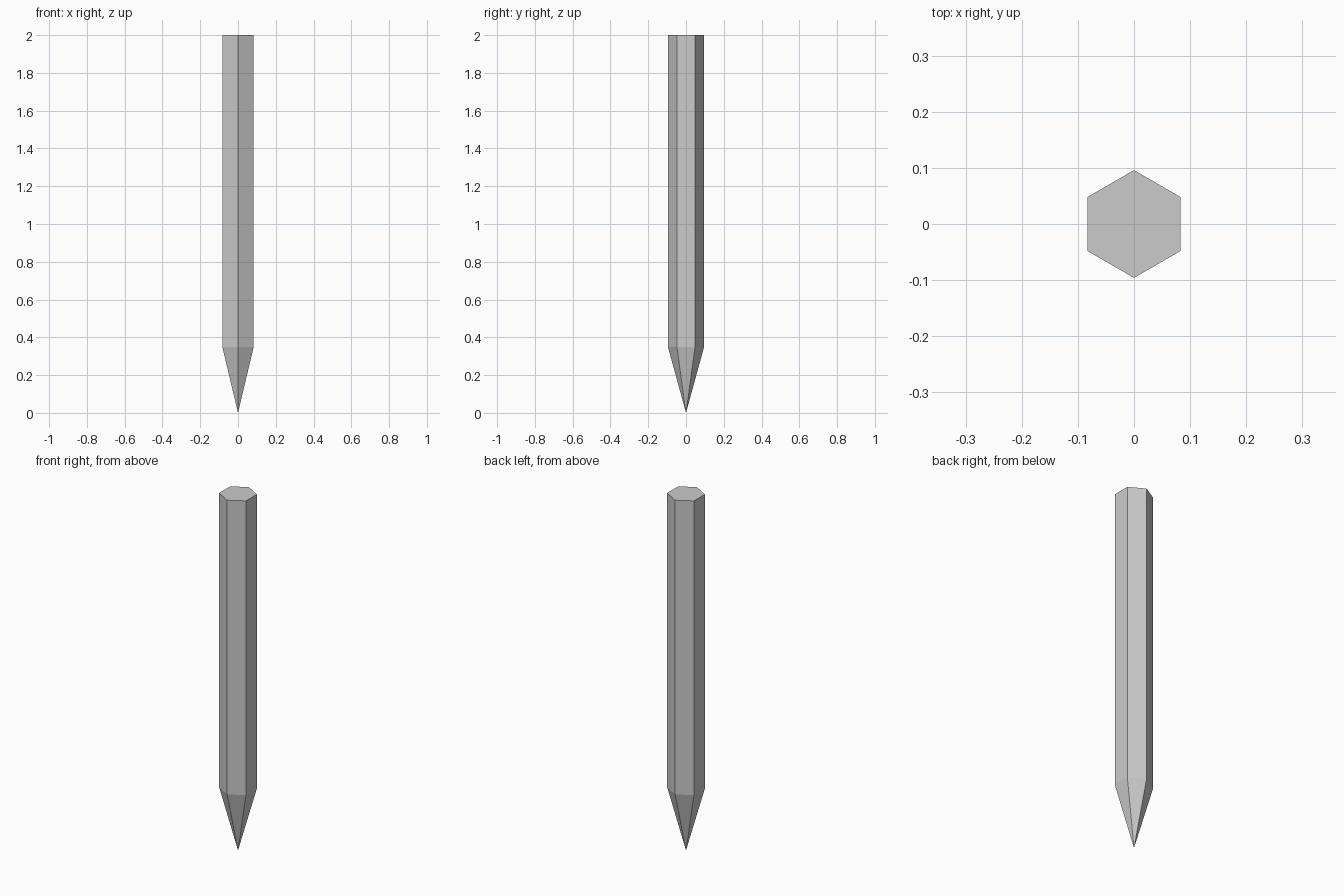
import bpy, bmesh
from math import sin, cos, pi

if "Cube" in bpy.data.objects:
    bpy.data.objects.remove(bpy.data.objects["Cube"])

RADIUS, SHOULDER, TOP, SIDES = 0.096, 0.35, 2.0, 6

bm = bmesh.new()


def ring(z):
    # hexagon with corners on the y axis
    return [bm.verts.new((RADIUS * cos(pi / 2 + 2 * pi * i / SIDES),
                          RADIUS * sin(pi / 2 + 2 * pi * i / SIDES), z))
            for i in range(SIDES)]


tip = bm.verts.new((0, 0, 0))
lower, upper = ring(SHOULDER), ring(TOP)

# sharpened point and straight shaft
for i in range(SIDES):
    j = (i + 1) % SIDES
    bm.faces.new((tip, lower[j], lower[i]))
    bm.faces.new((lower[i], lower[j], upper[j], upper[i]))

# flat top
bm.faces.new(upper)
bmesh.ops.recalc_face_normals(bm, faces=bm.faces)

mesh = bpy.data.meshes.new("pointed_stake")
bm.to_mesh(mesh)
bm.free()
bpy.context.collection.objects.link(bpy.data.objects.new("pointed_stake", mesh))
